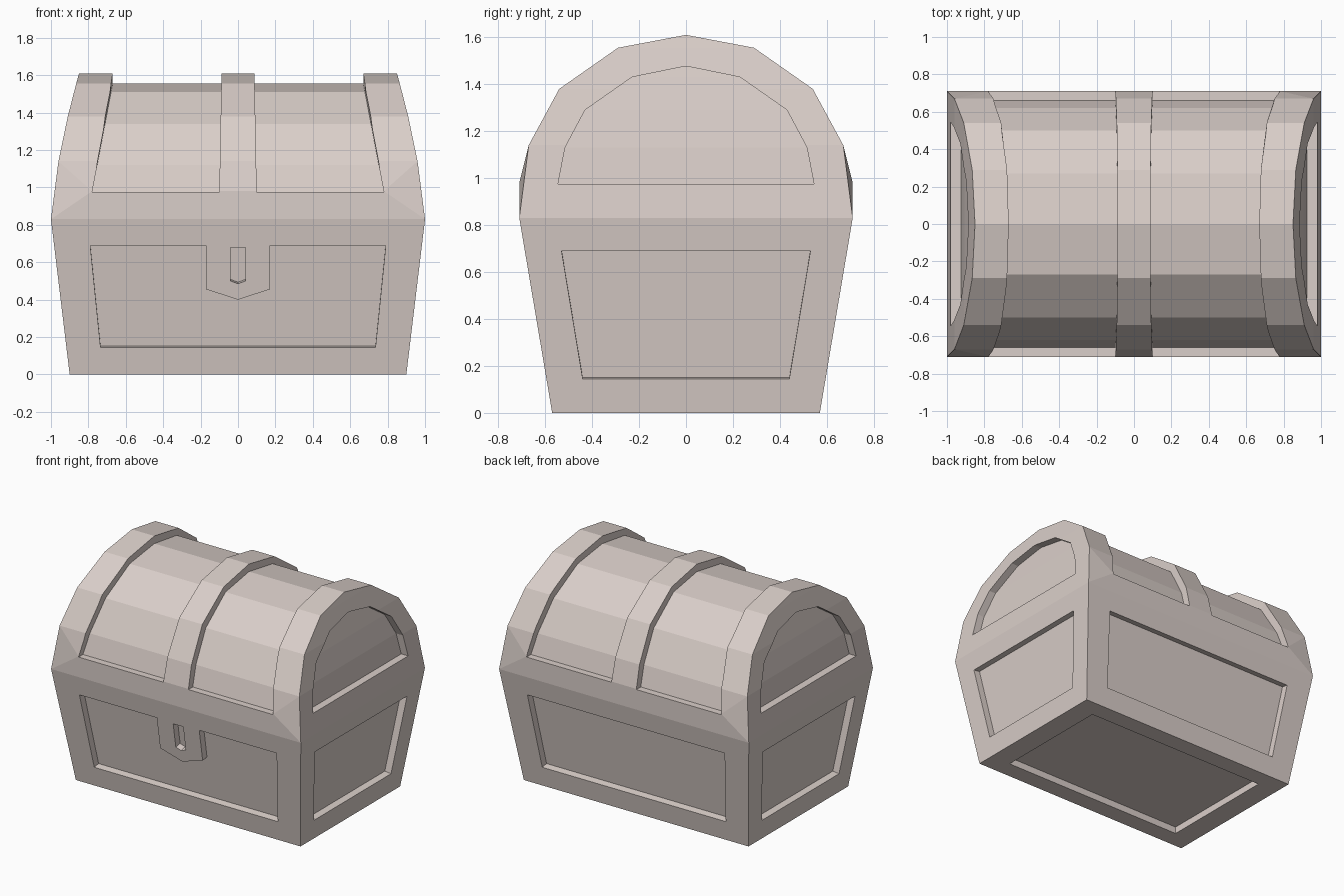
import bpy
import bmesh
from mathutils import Vector

if "Cube" in bpy.data.objects:
    bpy.data.objects.remove(bpy.data.objects["Cube"], do_unlink=True)

DEPTH = 0.05

mat = bpy.data.materials.new("pale_warm_stone")
mat.use_nodes = True
colour = (0.70, 0.62, 0.585, 1)
mat.diffuse_color = colour
mat.node_tree.nodes["Principled BSDF"].inputs["Base Color"].default_value = colour


def to_object(bm, name):
    mesh = bpy.data.meshes.new(name)
    bm.to_mesh(mesh)
    bm.free()
    mesh.materials.append(mat)
    obj = bpy.data.objects.new(name, mesh)
    bpy.context.collection.objects.link(obj)
    return obj


def loft(bm, loops):
    """Closed solid through matching point loops."""
    rings = [[bm.verts.new(p) for p in loop] for loop in loops]
    faces = [bm.faces.new(rings[0]), bm.faces.new(rings[-1])]
    n = len(rings[0])
    for a, b in zip(rings, rings[1:]):
        for i in range(n):
            j = (i + 1) % n
            faces.append(bm.faces.new((a[i], a[j], b[j], b[i])))
    bmesh.ops.recalc_face_normals(bm, faces=faces)


# Chest: tapered base and faceted barrel lid, as (half width, half depth, height)
levels = [(0.90, 0.57, 0), (1.0, 0.71, 0.83), (0.96, 0.67, 1.14),
          (0.91, 0.54, 1.38), (0.865, 0.29, 1.555), (0.85, 0, 1.61),
          (0.78, 0.71, 0.98)]
bm = bmesh.new()
points = {(sx * x, sy * y, z) for x, y, z in levels for sx in (-1, 1) for sy in (-1, 1)}
for p in sorted(points):
    bm.verts.new(p)
bmesh.ops.convex_hull(bm, input=bm.verts[:])
bmesh.ops.dissolve_limit(bm, angle_limit=0.002, verts=bm.verts[:], edges=bm.edges[:])
bmesh.ops.recalc_face_normals(bm, faces=bm.faces[:])
chest = to_object(bm, "treasure_chest")

# Recesses in the sloping walls of the base
bm = bmesh.new()


def wall_recess(outline, half, bottom, top, axis, sign):
    slope = (top - bottom) / 0.83
    normal = [0, 0, -slope]
    normal[axis] = sign
    normal = Vector(normal).normalized()
    loop = []
    for u, z in outline:
        p = [u, u, z]
        p[axis] = sign * (bottom + slope * z)
        loop.append(Vector(p))
    loft(bm, [[p + normal * 0.03 for p in loop], [p - normal * DEPTH for p in loop]])


def mirrored(half):
    """Complete a right-hand outline with its left-hand mirror."""
    return half + [(-u, z) for u, z in reversed(half) if u > 0]


back = mirrored([(0.735, 0.145), (0.79, 0.69)])
side = mirrored([(0.44, 0.145), (0.53, 0.69)])
clasp_wall = mirrored([(0.735, 0.145), (0.79, 0.69), (0.17, 0.69), (0.17, 0.455), (0, 0.40)])
keyhole = mirrored([(0.04, 0.68), (0.04, 0.50), (0, 0.485)])
wall_recess(clasp_wall, 0, 0.57, 0.71, 1, -1)
wall_recess(keyhole, 0, 0.57, 0.71, 1, -1)
wall_recess(back, 0, 0.57, 0.71, 1, 1)
for s in (-1, 1):
    wall_recess(side, 0, 0.90, 1.0, 0, s)

# Recess under the base
under = [(-0.74, -0.44), (0.74, -0.44), (0.74, 0.44), (-0.74, 0.44)]
loft(bm, [[(x, y, z) for x, y in under] for z in (-0.03, DEPTH)])

# Sunken barrel panels between the lid bands
arc = mirrored([(0.66, 0.975), (0.62, 1.12), (0.50, 1.34), (0.27, 1.51), (0, 1.555)])
for s in (-1, 1):
    loops = []
    for y, z in arc:
        t = (z - 0.975) / 0.58
        xa, xb = s * (0.10 - 0.012 * t), s * (0.78 - 0.11 * t)
        oy, oz = y * 1.5, 0.975 + (z - 0.975) * 1.5
        loops.append([(xa, y, z), (xb, y, z), (xb, oy, oz), (xa, oy, oz)])
    loft(bm, loops)

# Arched recesses in the lid ends: (half depth, height, end wall position)
arch = [(0.545, 0.975, 0.981), (0.515, 1.13, 0.961), (0.43, 1.29, 0.929),
        (0.23, 1.43, 0.897), (0.01, 1.475, 0.886)]
for s in (-1, 1):
    loft(bm, [[(s * (x - 0.055), -y, z), (s * (x - 0.055), y, z),
               (s * 1.1, y, z), (s * 1.1, -y, z)] for y, z, x in arch])

cutter = to_object(bm, "recess_cutter")
cutter.hide_render = True

# Cut the recesses
mod = chest.modifiers.new("recesses", "BOOLEAN")
mod.operation = "DIFFERENCE"
mod.solver = "EXACT"
mod.object = cutter
bpy.context.view_layer.objects.active = chest
chest.select_set(True)
bpy.ops.object.modifier_apply(modifier=mod.name)
bpy.data.objects.remove(cutter, do_unlink=True)
for face in chest.data.polygons:
    face.use_smooth = False
    face.material_index = 0
